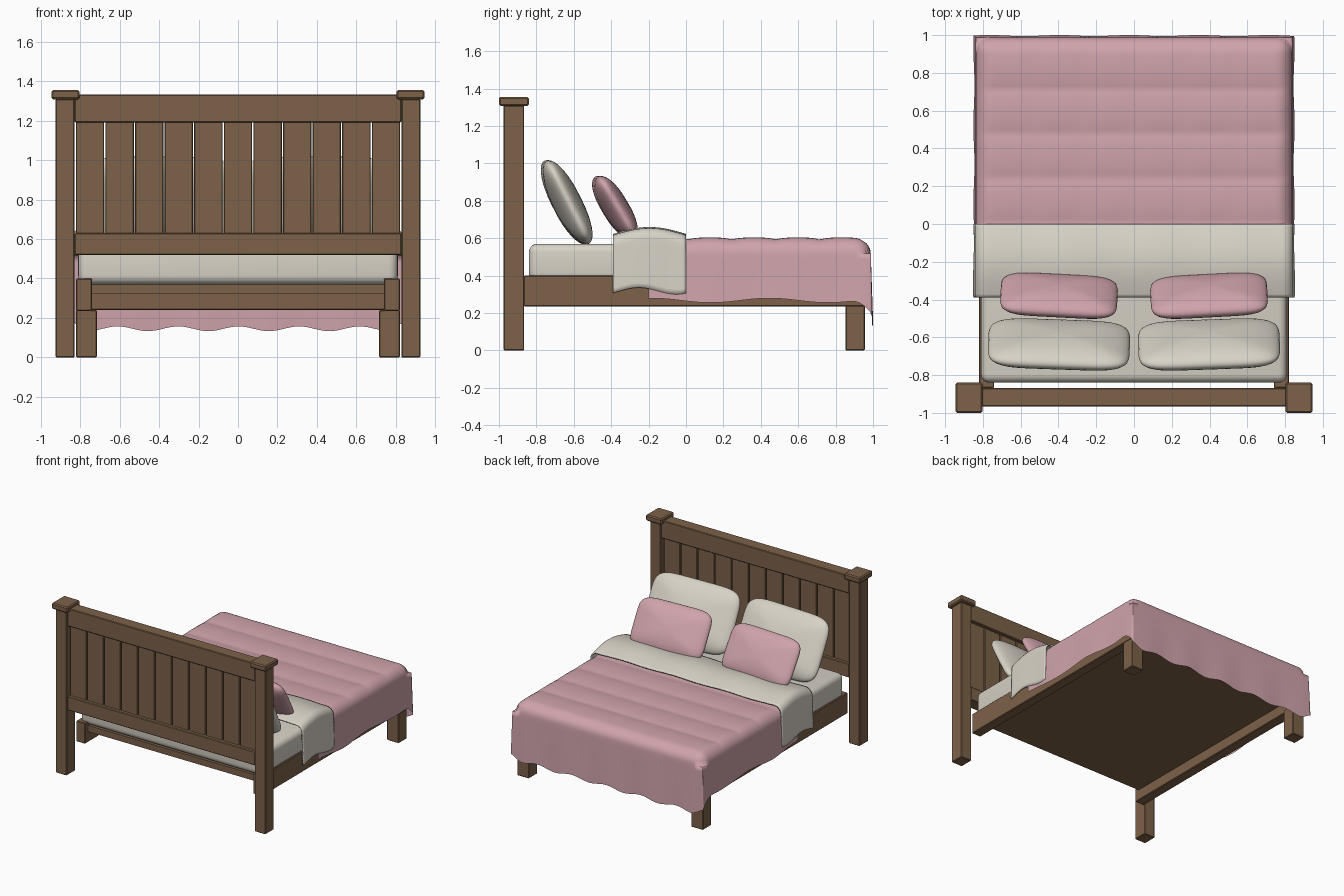
import bpy, bmesh, math
from math import sin, cos, pi, hypot, sqrt, radians
from mathutils import Matrix

if "Cube" in bpy.data.objects:
    bpy.data.objects.remove(bpy.data.objects["Cube"])


def material(name, rgb):
    m = bpy.data.materials.new(name)
    m.diffuse_color = (*rgb, 1)
    m.use_nodes = True
    m.node_tree.nodes["Principled BSDF"].inputs["Base Color"].default_value = m.diffuse_color
    return m


wood = material("brown_wood", (0.205, 0.122, 0.067))
pink = material("dusty_pink", (0.63, 0.37, 0.41))
cream = material("warm_cream", (0.69, 0.65, 0.57))


def finish(name, bm, mat, smooth=False):
    me = bpy.data.meshes.new(name)
    bm.to_mesh(me)
    bm.free()
    me.materials.append(mat)
    ob = bpy.data.objects.new(name, me)
    bpy.context.collection.objects.link(ob)
    for p in me.polygons:
        p.use_smooth = smooth
    return ob


def box(name, x, y, z, mat=wood, bevel=0.005, segments=1, smooth=False):
    """Box from (min, max) pairs with bevelled edges."""
    bm = bmesh.new()
    bmesh.ops.create_cube(bm, size=1)
    for v in bm.verts:
        v.co = [(a + b) / 2 + c * (b - a) for c, (a, b) in zip(v.co, (x, y, z))]
    if bevel:
        bmesh.ops.bevel(bm, geom=bm.edges[:], offset=bevel, segments=segments,
                        profile=0.5, affect='EDGES')
    return finish(name, bm, mat, smooth)


def mirrored_box(name, x, y, z, **kw):
    box("right_" + name, x, y, z, **kw)
    box("left_" + name, (-x[1], -x[0]), y, z, **kw)


# Headboard: posts, caps, rails, planks
mirrored_box("headboard_post", (0.828, 0.924), (-0.975, -0.865), (0, 1.31))
mirrored_box("post_cap", (0.803, 0.945), (-1.0, -0.84), (1.308, 1.355), bevel=0.008)
box("headboard_top_rail", (-0.828, 0.828), (-0.967, -0.868), (1.19, 1.332))
box("headboard_bottom_rail", (-0.828, 0.828), (-0.967, -0.868), (0.52, 0.63))
for i in range(11):
    c = -0.75 + 0.15 * i
    box(f"headboard_plank_{i + 1}", (c - 0.072, c + 0.072), (-0.94, -0.895),
        (0.62, 1.2), bevel=0.004)

# Bed frame
mirrored_box("side_rail", (0.74, 0.82), (-0.868, 0.96), (0.236, 0.4))
mirrored_box("foot_leg", (0.715, 0.82), (0.852, 0.957), (0, 0.24))
box("foot_rail", (-0.745, 0.745), (0.88, 0.957), (0.24, 0.37))
box("platform", (-0.745, 0.745), (-0.83, 0.9), (0.32, 0.37), bevel=0)

# Mattress
box("mattress", (-0.81, 0.81), (-0.84, 0.945), (0.37, 0.57), mat=cream,
    bevel=0.045, segments=5, smooth=True)


def draped_sheet(name, mat, hx, y0, y1, r, top, hem, foot, flare):
    """Cloth with a top grid, rounded edges and hanging sides."""
    arc = [sin(radians(a)) * r - r for a in (15, 30, 45, 60, 75, 90)]
    half = [(hx - r) * i / 36 for i in range(37)] + [hx + a for a in arc]
    xs = [-v for v in half[:0:-1]] + half
    ye = y1 - r if foot else y1
    ny = max(16, round((ye - y0) * 55))
    ys = [y0 + (ye - y0) * j / ny for j in range(ny + 1)]
    if foot:
        ys += [y1 + a for a in arc]
    bm = bmesh.new()
    grid = []
    for x in xs:
        col = []
        for y in ys:
            mx = max(0, abs(x) - (hx - r))
            my = max(0, y - (y1 - r)) if foot else 0
            m = min(r, hypot(mx, my))
            fade = 1 - m / r
            z = top(x, y, fade) - r + sqrt(max(0, r * r - m * m))
            col.append(bm.verts.new((x, y, z)))
        grid.append(col)
    for a, b in zip(grid, grid[1:]):
        for j in range(len(ys) - 1):
            bm.faces.new((a[j], b[j], b[j + 1], a[j + 1]))
    # hanging sides follow the outer edge counter-clockwise
    right, left = grid[-1], grid[0][::-1]
    if foot:
        paths = [right + [c[-1] for c in grid[-2:0:-1]] + left]
    else:
        paths = [right, left]
    for path in paths:
        prev = path
        for k in range(1, 11):
            t = k / 10
            row = []
            for v in path:
                x, y, z = v.co
                ox = math.copysign(1, x) if abs(x) > hx - 1e-4 else 0
                oy = 1 if foot and y > y1 - 1e-4 else 0
                d = flare * t * (1 + 0.3 * sin(17 * x + 2) * oy + 0.3 * sin(15 * y) * ox * ox * (1 - oy))
                row.append(bm.verts.new((x + ox * d, y + oy * d, z + (hem(x, y, oy) - z) * t)))
            for i in range(len(path) - 1):
                bm.faces.new((prev[i + 1], prev[i], row[i], row[i + 1]))
            prev = row
    return finish(name, bm, mat, True)


# Quilted pink blanket
def quilt_top(x, y, fade):
    puff = abs(sin(pi * (y - 0.01) / 0.235)) ** 0.6 * (0.75 + 0.25 * abs(sin(pi * x / 0.27)))
    return 0.592 + 0.013 * puff * fade


def quilt_hem(x, y, on_foot):
    if on_foot:
        return 0.145 + 0.012 * sin(20.5 * x + 1.5) + 0.04 * max(0, (abs(x) - 0.75) / 0.1)
    return 0.267 + 0.012 * sin(10 * y + 3.4) - 0.07 * max(0, (y - 0.88) / 0.105) ** 2


draped_sheet("pink_blanket", pink, 0.838, -0.2, 0.988, 0.075, quilt_top, quilt_hem, True, 0.0095)

# Folded-back cream sheet
fold = draped_sheet("folded_sheet", cream, 0.843, -0.39, 0.0, 0.06,
                    lambda x, y, f: 0.62 + 0.037 * sin(pi * (y + 0.39) / 0.39) + 0.003 * sin(14 * x) * f,
                    lambda x, y, f: 0.318 + 0.018 * sin(pi * (y + 0.39) / 0.2 - 0.6), False, 0.007)
mod = fold.modifiers.new("thickness", 'SOLIDIFY')
mod.thickness = 0.01
mod.offset = -1


def pillow(name, mat, size, centre, tilt, turn):
    """Cushion with a rounded-rectangle outline and lens section."""
    w, t, h = (s / 2 for s in size)
    n, rings, e = 56, 20, 0.36
    p = lambda v: math.copysign(abs(v) ** e, v)
    bm = bmesh.new()
    front, back = bm.verts.new((0, t, 0)), bm.verts.new((0, -t, 0))
    loops = []
    for k in range(1, rings):
        a = -pi / 2 + pi * k / rings
        loops.append([bm.verts.new((w * cos(a) * p(cos(2 * pi * i / n)), t * sin(a),
                                    h * cos(a) * p(sin(2 * pi * i / n)))) for i in range(n)])
    for i in range(n):
        j = (i + 1) % n
        bm.faces.new((back, loops[0][j], loops[0][i]))
        bm.faces.new((front, loops[-1][i], loops[-1][j]))
        for a, b in zip(loops, loops[1:]):
            bm.faces.new((a[i], a[j], b[j], b[i]))
    bmesh.ops.recalc_face_normals(bm, faces=bm.faces[:])
    bm.transform(Matrix.Translation(centre) @ Matrix.Rotation(radians(turn), 4, 'Z')
                 @ Matrix.Rotation(radians(tilt), 4, 'X'))
    finish(name, bm, mat, True)


# Pillows
for side, s in (("right", 1), ("left", -1)):
    pillow(side + "_cream_pillow", cream, (0.75, 0.155, 0.5), (s * 0.397, -0.638, 0.792), 27, s * 2)
    pillow(side + "_pink_pillow", pink, (0.62, 0.14, 0.38), (s * 0.397, -0.38, 0.767), 31, s * 3)
